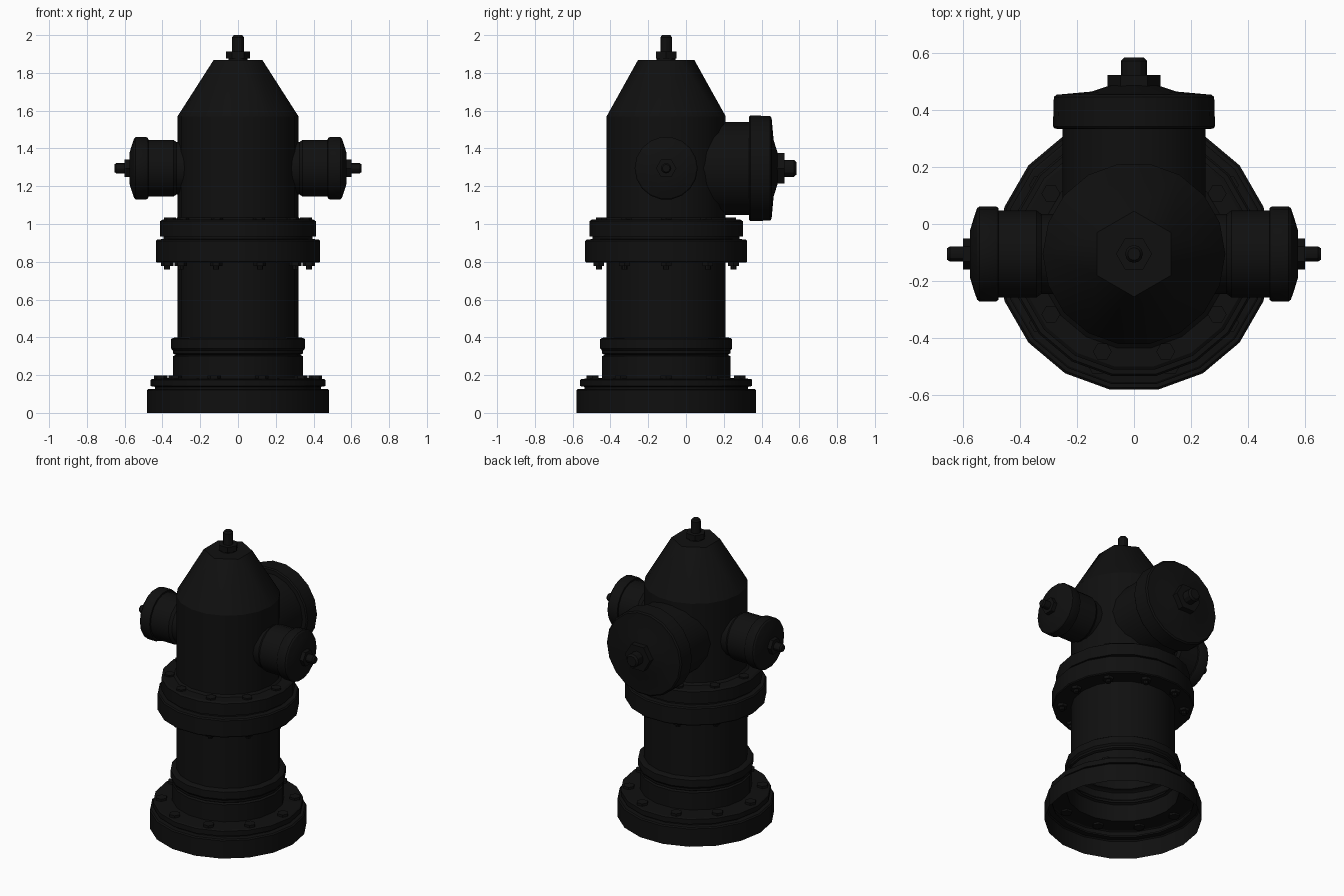
import bpy, bmesh
from math import cos, sin, pi, radians
from mathutils import Matrix, Vector

cube = bpy.data.objects.get("Cube")
if cube:
    bpy.data.objects.remove(cube, do_unlink=True)

iron = bpy.data.materials.new("black_iron")
iron.use_nodes = True
colour = (0.005, 0.005, 0.005, 1)
iron.diffuse_color = colour
iron.node_tree.nodes["Principled BSDF"].inputs["Base Color"].default_value = colour

AXIS_Y = -0.105
NOZZLE_Z = 1.295


def frame(x_dir, y_dir, z_dir, origin):
    m = Matrix((x_dir, y_dir, z_dir)).transposed().to_4x4()
    m.translation = Vector(origin)
    return m


UPRIGHT = Matrix.Translation((0, AXIS_Y, 0))


def ring(bm, r, h, sides, phase=0.0, centre=(0, 0)):
    return [bm.verts.new((centre[0] + r * cos(phase + 2 * pi * i / sides),
                          centre[1] + r * sin(phase + 2 * pi * i / sides), h))
            for i in range(sides)]


def lathe(bm, profile, sides=18, centre=(0, 0), cap_start=False, cap_end=True):
    rings = [ring(bm, r, h, sides, 0, centre) for r, h in profile]
    for a, b in zip(rings, rings[1:]):
        for i in range(sides):
            j = (i + 1) % sides
            bm.faces.new((a[i], a[j], b[j], b[i]))
    if cap_start:
        bm.faces.new(rings[0][::-1])
    if cap_end:
        bm.faces.new(rings[-1])


def finish(name, bm, matrix):
    bm.transform(matrix)
    mesh = bpy.data.meshes.new(name)
    bm.to_mesh(mesh)
    bm.free()
    mesh.materials.append(iron)
    ob = bpy.data.objects.new(name, mesh)
    bpy.context.collection.objects.link(ob)
    bpy.ops.object.select_all(action='DESELECT')
    ob.select_set(True)
    bpy.context.view_layer.objects.active = ob
    bpy.ops.object.shade_smooth_by_angle(angle=radians(30))
    return ob


def turned(name, profile, matrix=UPRIGHT, **options):
    bm = bmesh.new()
    lathe(bm, profile, **options)
    return finish(name, bm, matrix)


# Hollow barrel with its base, collar and paired flanges, open underneath
turned("barrel", [
    (0.483, 0), (0.483, 0.12), (0.475, 0.127), (0.44, 0.127), (0.44, 0.138),
    (0.462, 0.142), (0.462, 0.175), (0.455, 0.18), (0.345, 0.185),
    (0.345, 0.3), (0.33, 0.307), (0.345, 0.315), (0.345, 0.33),
    (0.355, 0.342), (0.355, 0.39), (0.345, 0.397), (0.32, 0.4),
    (0.32, 0.796), (0.43, 0.796), (0.435, 0.802), (0.435, 0.91), (0.428, 0.918),
    (0.395, 0.92), (0.395, 0.933), (0.412, 0.935), (0.412, 1.015), (0.4, 1.023),
    (0.335, 1.023), (0.32, 1.035), (0.32, 1.57)], cap_end=False)

# Bonnet blending the round barrel into a six-sided top
bm = bmesh.new()
ring(bm, 0.32, 1.57, 18)
ring(bm, 0.15, 1.867, 6, pi / 2)
bmesh.ops.convex_hull(bm, input=bm.verts)
under = [f for f in bm.faces if all(v.co.z < 1.58 for v in f.verts)]
bmesh.ops.delete(bm, geom=under, context='FACES')
finish("bonnet", bm, UPRIGHT)

# Operating nut on the bonnet
turned("top_washer", [(0.05, 1.86), (0.05, 1.878)], sides=12)
turned("top_nut", [(0.063, 1.876), (0.063, 1.912)], sides=6, cap_start=True)
turned("top_stem", [(0.031, 1.91), (0.031, 1.988), (0.022, 2.0)], sides=12)


# Circles of ten bolts
def bolt_circle(name, radius, profile, matrix=UPRIGHT, sides=6):
    bm = bmesh.new()
    for i in range(10):
        a = i * pi / 5
        lathe(bm, profile, sides, (radius * cos(a), radius * sin(a)), True)
    finish(name, bm, matrix)


bolt_circle("base_bolts", 0.41, [(0.036, 0.17), (0.036, 0.197)])
bolt_circle("flange_bolts", 0.36, [(0.033, 1.01), (0.033, 1.034)])
bolt_circle("flange_nuts", 0.375, [(0.033, 0.778), (0.033, 0.8)])
bolt_circle("flange_bolt_ends", 0.375, [(0.016, 0.76), (0.016, 0.79)], sides=8)

# Two side outlets with caps, nuts and stems
for side, sign in (("left", 1), ("right", -1)):
    m = frame((0, sign, 0), (0, 0, 1), (sign, 0, 0), (0, AXIS_Y, NOZZLE_Z))
    turned(side + "_outlet", [(0.14, 0.25), (0.14, 0.325), (0.153, 0.342),
                              (0.153, 0.48)], m, cap_end=False)
    turned(side + "_cap", [(0.15, 0.474), (0.162, 0.476), (0.167, 0.485),
                           (0.167, 0.542), (0.16, 0.55), (0.125, 0.562),
                           (0.085, 0.574)], m)
    turned(side + "_cap_nut", [(0.054, 0.57), (0.054, 0.6)], m, sides=6)
    turned(side + "_cap_stem", [(0.027, 0.595), (0.027, 0.645), (0.02, 0.655)],
           m, sides=12)

# Large rear outlet with its cap, nut and stem
m = frame((1, 0, 0), (0, 0, -1), (0, 1, 0), (0, 0, NOZZLE_Z))
turned("rear_outlet", [(0.25, 0), (0.25, 0.34)], m, cap_end=False)
turned("rear_cap", [(0.25, 0.333), (0.277, 0.334), (0.284, 0.342),
                    (0.281, 0.445), (0.272, 0.453), (0.15, 0.464),
                    (0.085, 0.485)], m)
turned("rear_cap_nut", [(0.093, 0.47), (0.093, 0.522)], m, sides=6)
turned("rear_cap_stem", [(0.045, 0.515), (0.045, 0.572), (0.034, 0.584)], m, sides=12)
